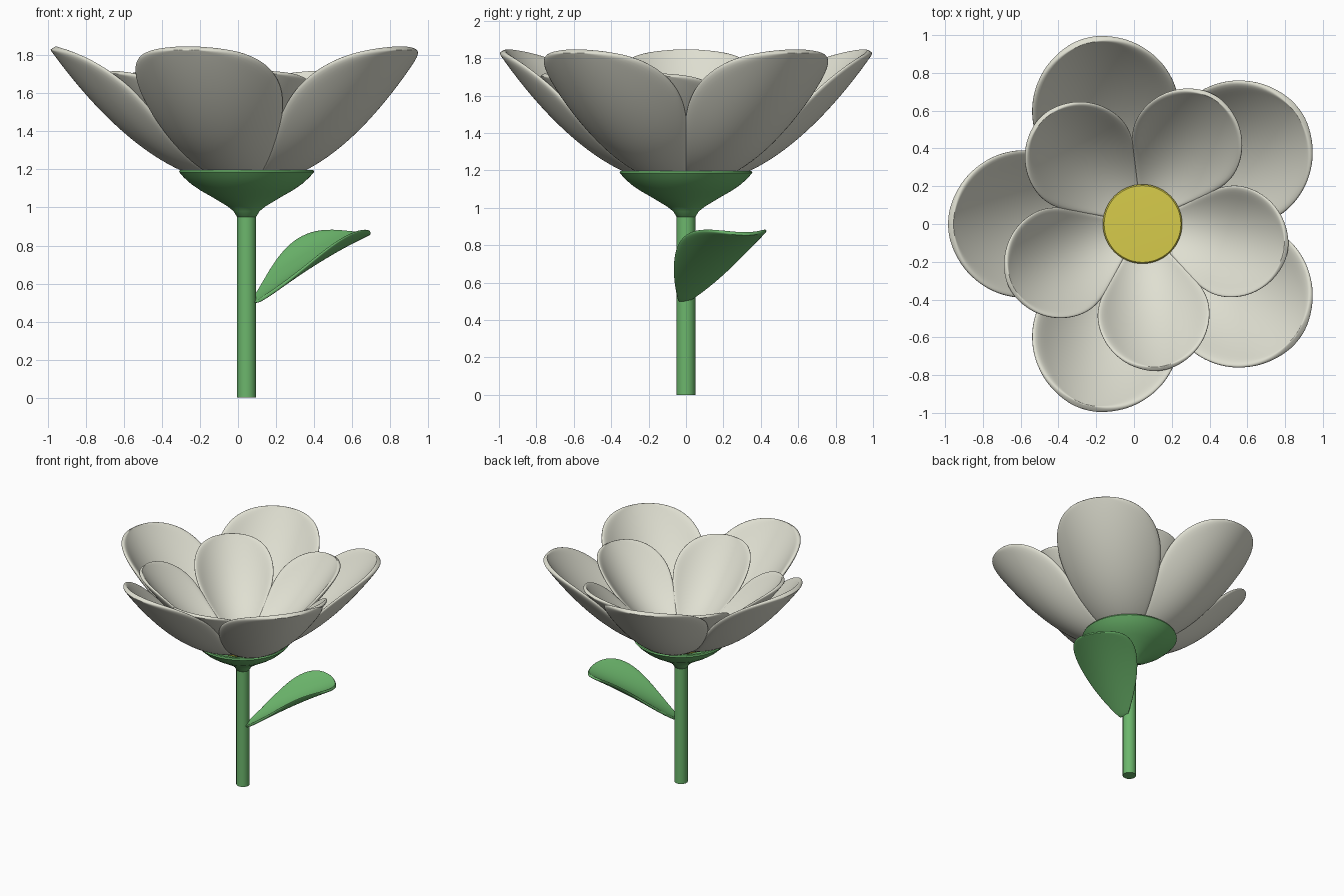
import bpy, bmesh, math
from math import sin, cos, pi, radians

if "Cube" in bpy.data.objects:
    bpy.data.objects.remove(bpy.data.objects["Cube"])


def material(name, rgb):
    m = bpy.data.materials.new(name)
    m.diffuse_color = (*rgb, 1)
    m.use_nodes = True
    m.node_tree.nodes["Principled BSDF"].inputs["Base Color"].default_value = m.diffuse_color
    return m


CREAM = material("cream", (0.74, 0.74, 0.64))
GREEN = material("leaf green", (0.15, 0.47, 0.15))
YELLOW = material("yellow", (0.68, 0.60, 0.07))
CX = 0.045  # flower axis


def finish(name, bm, mat, angle=40):
    me = bpy.data.meshes.new(name)
    bm.to_mesh(me)
    bm.free()
    me.materials.append(mat)
    for p in me.polygons:
        p.use_smooth = True
    me.set_sharp_from_angle(angle=radians(angle))
    ob = bpy.data.objects.new(name, me)
    bpy.context.collection.objects.link(ob)
    return ob


def lathe(name, profile, mat, segs=48, angle=40):
    bm = bmesh.new()
    rings = [[bm.verts.new((r * cos(2 * pi * k / segs), r * sin(2 * pi * k / segs), z))
              for k in range(segs)] for r, z in profile]
    for a, b in zip(rings, rings[1:]):
        for k in range(segs):
            n = (k + 1) % segs
            bm.faces.new((a[k], a[n], b[n], b[k]))
    bmesh.ops.remove_doubles(bm, verts=bm.verts, dist=1e-5)
    bmesh.ops.recalc_face_normals(bm, faces=bm.faces)
    ob = finish(name, bm, mat, angle)
    ob.location.x = CX
    return ob


def blade(name, mat, loc, angle, scale, start, widest, length, width, base_width,
          power, slope, bend, cup, thick):
    """Cupped petal: rounded tip, narrow base, rising along its length."""
    half, across = 7, 10
    stations = []
    for i in range(half):
        u = start + (widest - start) * i / half
        f = u / widest
        stations.append((u, base_width + (width - base_width) * sin(pi / 2 * f ** power)))
    for i in range(half):
        t = pi / 2 * i / half
        stations.append((widest + (length - widest) * sin(t), width * cos(t)))

    def rise(u, v):
        return slope * u + bend * u * u + cup * v * v

    bm = bmesh.new()
    rows = []
    for u, w in stations:
        vs = [w * (2 * j / across - 1) for j in range(across + 1)]
        rows.append([bm.verts.new((u, v, rise(u, v))) for v in vs])
    for a, b in zip(rows, rows[1:]):
        for j in range(across):
            bm.faces.new((a[j], b[j], b[j + 1], a[j + 1]))
    tip = bm.verts.new((length, 0, rise(length, 0)))
    for j in range(across):
        bm.faces.new((rows[-1][j], tip, rows[-1][j + 1]))
    ob = finish(name, bm, mat, 180)
    ob.location = loc
    ob.rotation_euler.z = radians(angle)
    ob.scale = (scale,) * 3
    sol = ob.modifiers.new("thickness", 'SOLIDIFY')
    sol.thickness = thick
    sol.offset = 1
    sub = ob.modifiers.new("smooth", 'SUBSURF')
    sub.levels = sub.render_levels = 2
    return ob


# Stem
lathe("stem", [(0, 0), (0.05, 0), (0.05, 0.98), (0, 0.98)], GREEN, 32)

# Calyx cup under the petals
lathe("calyx", [(0, 0.93), (0.05, 0.95), (0.068, 0.98), (0.1, 1.006), (0.145, 1.033),
                (0.19, 1.06), (0.24, 1.088), (0.29, 1.122), (0.33, 1.158), (0.355, 1.187),
                (0.35, 1.197), (0.33, 1.197), (0.2, 1.125), (0, 1.1)], GREEN, 64)

# Yellow flower centre
lathe("flower_centre", [(0, 1.14), (0.2, 1.14), (0.21, 1.16), (0.21, 1.255),
                        (0.203, 1.263), (0, 1.268)], YELLOW, 64)

# Two rings of five petals, the inner ring smaller and turned
for ring, first, scale, z in (("outer", 36, 1.0, 1.12), ("inner", 61, 0.76, 1.165)):
    for k in range(5):
        blade(f"{ring}_petal_{k + 1}", CREAM, (CX, 0, z), first + 72 * k, scale,
              0.06, 0.63, 1.033, 0.407, 0.04, 1.4, -0.035, 0.70, 1.55, 0.035)

# Leaf on the stem
blade("leaf", GREEN, (0.088, -0.015, 0.49), 30, 1.0,
      0.0, 0.41, 0.675, 0.243, 0.03, 1.0, 0.665, -0.19, 1.8, 0.02)
